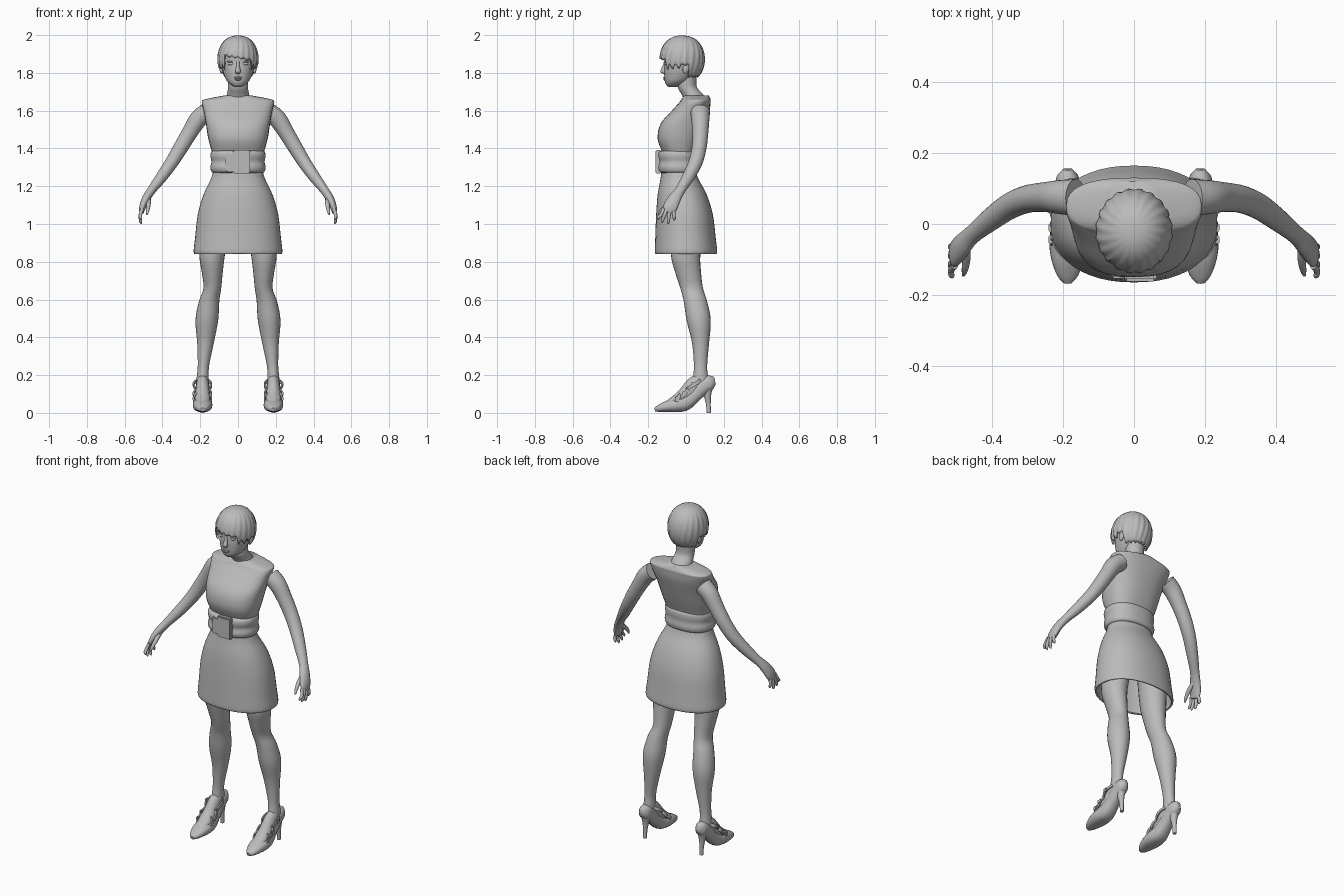
import bpy, bmesh, math
from mathutils import Vector, Matrix

cube = bpy.data.objects.get("Cube")
if cube:
    bpy.data.objects.remove(cube, do_unlink=True)

grey = bpy.data.materials.new("plain grey")
grey.use_nodes = True
GREY = (0.5, 0.5, 0.5, 1)
grey.diffuse_color = GREY
grey.node_tree.nodes["Principled BSDF"].inputs["Base Color"].default_value = GREY
X, Y, Z = Vector((1, 0, 0)), Vector((0, 1, 0)), Vector((0, 0, 1))


def finish(name, bm, mirror=False, thick=0, angle=50):
    """Turn a bmesh into a smooth shaded object, optionally mirrored or thickened."""
    bmesh.ops.recalc_face_normals(bm, faces=bm.faces)
    mesh = bpy.data.meshes.new(name)
    bm.to_mesh(mesh)
    bm.free()
    mesh.materials.append(grey)
    ob = bpy.data.objects.new(name, mesh)
    bpy.context.collection.objects.link(ob)
    bpy.ops.object.select_all(action='DESELECT')
    ob.select_set(True)
    bpy.context.view_layer.objects.active = ob
    bpy.ops.object.shade_smooth_by_angle(angle=math.radians(angle))
    if thick:
        ob.modifiers.new("thickness", 'SOLIDIFY').thickness = thick
    if mirror:
        ob.modifiers.new("mirror", 'MIRROR')
    return ob


def spline(rows, k):
    """Catmull-Rom interpolation through rows of numbers."""
    rows = [Vector(r) for r in rows]
    out = []
    for i in range(len(rows) - 1):
        p, q = rows[i], rows[i + 1]
        m = (q - rows[max(i - 1, 0)]) / 2
        n = (rows[min(i + 2, len(rows) - 1)] - p) / 2
        for j in range(k):
            t = j / k
            out.append(p * (2*t**3 - 3*t*t + 1) + m * (t**3 - 2*t*t + t)
                       + q * (3*t*t - 2*t**3) + n * (t**3 - t*t))
    return out + [rows[-1]]


def loft(name, rings, power=2, ref=None, n=32, k=4, caps=True, **kw):
    """Skin rings of (x, y, z, half width, half depth); ref makes rings follow the path."""
    rows = spline(rings, k)
    bm = bmesh.new()
    loops = []
    for i, r in enumerate(rows):
        u, v = X, Y
        if ref:
            t = (rows[min(i + 1, len(rows) - 1)] - rows[max(i - 1, 0)])
            t = Vector(t[:3]).normalized()
            u = (ref - t * ref.dot(t)).normalized()
            v = t.cross(u)
        loop = []
        for j in range(n):
            c, s = math.cos(math.tau * j / n), math.sin(math.tau * j / n)
            c = math.copysign(abs(c) ** (2 / power), c)
            s = math.copysign(abs(s) ** (2 / power), s)
            loop.append(bm.verts.new(Vector(r[:3]) + u * r[3] * c + v * r[4] * s))
        loops.append(loop)
    for a, b in zip(loops, loops[1:]):
        for j in range(n):
            bm.faces.new((a[j], a[j - 1], b[j - 1], b[j]))
    if caps:
        bm.faces.new(loops[0])
        bm.faces.new(loops[-1])
    return finish(name, bm, **kw)


def upright(levels):
    """Rings on the centre line from (z, front y, back y, half width)."""
    return [(0, (f + b) / 2, z, w, (b - f) / 2) for z, f, b, w in levels]


def ball(name, at, size, mirror=False, tilt=0):
    bm = bmesh.new()
    m = Matrix.Translation(at) @ Matrix.Rotation(tilt, 4, 'X') @ Matrix.Diagonal((*size, 1))
    bmesh.ops.create_uvsphere(bm, u_segments=20, v_segments=12, radius=1, matrix=m)
    return finish(name, bm, mirror)


def box(name, at, size, mirror=False, bevel=0.006):
    bm = bmesh.new()
    bmesh.ops.create_cube(bm, size=1, matrix=Matrix.Translation(at) @ Matrix.Diagonal((*size, 1)))
    bmesh.ops.bevel(bm, geom=bm.edges[:], offset=bevel, segments=2, affect='EDGES')
    return finish(name, bm, mirror)


# Dress
loft("bodice", upright([(1.34, -.115, .05, .13), (1.38, -.125, .055, .138),
     (1.45, -.15, .08, .157), (1.53, -.135, .105, .17), (1.60, -.075, .125, .182),
     (1.645, -.035, .13, .192), (1.66, -.025, .13, .175), (1.68, -.01, .12, .075)]), power=2.5)
loft("skirt", upright([(1.285, -.13, .05, .13), (1.24, -.135, .065, .143),
     (1.155, -.15, .11, .183), (1.05, -.158, .142, .213), (.92, -.163, .158, .228),
     (.86, -.165, .165, .235), (.842, -.162, .162, .232)]),
     power=2.2, n=48, caps=False, thick=.01)
loft("belt", upright([(1.27, -.125, .045, .125), (1.277, -.145, .062, .14),
     (1.30, -.152, .068, .146), (1.33, -.146, .064, .141), (1.36, -.152, .066, .146),
     (1.383, -.147, .062, .141), (1.39, -.12, .045, .125)]), power=2.3, n=48)
box("belt_buckle", (.018, -.147, 1.33), (.09, .03, .125))
box("belt_tab", (-.04, -.142, 1.325), (.05, .024, .10))

# Neck and head
loft("neck", upright([(1.63, .0, .105, .07), (1.68, -.02, .095, .06), (1.72, -.042, .06, .053),
     (1.76, -.045, .055, .053), (1.81, -.04, .06, .055)]))
loft("head", upright([(1.726, -.092, -.045, .018), (1.735, -.104, -.02, .036),
     (1.755, -.112, .015, .058), (1.785, -.115, .045, .073), (1.82, -.116, .065, .083),
     (1.86, -.113, .08, .089), (1.91, -.112, .08, .09), (1.95, -.09, .06, .073),
     (1.975, -.05, .02, .03)]), power=2.1)
loft("nose", [(0, -.110, 1.862, .007, .006), (0, -.115, 1.835, .009, .010),
     (0, -.121, 1.808, .014, .015), (0, -.115, 1.795, .010, .008)], n=16)
ball("eyes", (.036, -.101, 1.848), (.017, .010, .008), True)
ball("eyelids", (.036, -.100, 1.859), (.021, .011, .005), True)
ball("upper_lip", (0, -.112, 1.775), (.022, .009, .005))
ball("lower_lip", (0, -.111, 1.766), (.018, .009, .006))
ball("ears", (.088, .0, 1.825), (.010, .017, .030), True, -.2)

# Hair cap: swept fringe, pointed side locks and a tapered nape
bm = bmesh.new()
COLS, ROWS = 96, 16
grid = []
for i in range(COLS):
    a = math.tau * i / COLS
    side = abs(math.remainder(a, math.tau))
    jag = abs(((a * 20 / math.tau) % 1) - .5) * 2
    if side < .75:
        low = 1.872 - .018 * math.sin(a) + .012 * jag
    elif side < 1.5:
        low = 1.815 + .035 * jag
    elif side < 1.9:
        low = 1.835 + .01 * jag
    else:
        low = 1.772 + .012 * jag
    end = math.acos((low - 1.87) / .126)
    col = []
    for j in range(ROWS):
        th = .04 + (end - .04) * j / (ROWS - 1)
        ridge = 1 + .022 * math.sin(20 * a + 3 * th) * math.sin(th)
        rad = math.sin(th) ** .85 * ridge
        col.append(bm.verts.new((.108 * rad * math.sin(a), -.02 - .119 * rad * math.cos(a),
                                 1.872 + .126 * math.cos(th))))
    grid.append(col)
for i in range(COLS):
    for j in range(ROWS - 1):
        bm.faces.new((grid[i - 1][j], grid[i][j], grid[i][j + 1], grid[i - 1][j + 1]))
bm.faces.new([c[0] for c in grid])
finish("hair", bm, thick=.012, angle=70)

# Arms and hands
loft("arms", [(.165, .075, 1.592, .052, .048), (.21, .076, 1.555, .048, .048),
     (.255, .076, 1.485, .042, .042), (.303, .07, 1.405, .039, .039),
     (.352, .05, 1.325, .037, .035), (.408, .01, 1.245, .032, .030),
     (.457, -.03, 1.18, .027, .023), (.486, -.06, 1.135, .034, .022),
     (.505, -.083, 1.09, .038, .018), (.510, -.092, 1.062, .030, .012)],
     ref=Y, n=24, mirror=True)
fingers = {"index": (-.118, -.146, 1.022), "middle": (-.102, -.125, 1.006),
           "ring": (-.084, -.094, 1.0), "little": (-.067, -.062, 1.018)}
for label, (y0, y1, tip) in fingers.items():
    loft(label + "_fingers", [(.507, y0, 1.082, .010, .010),
         (.517, (y0 + y1) / 2, 1.048, .009, .009), (.515, y1, tip + .012, .008, .008),
         (.511, y1, tip, .003, .003)], ref=Y, n=12, mirror=True)
loft("thumbs", [(.477, -.06, 1.135, .015, .015), (.474, -.098, 1.105, .012, .012),
     (.478, -.13, 1.073, .009, .009), (.482, -.145, 1.05, .004, .004)],
     ref=X, n=12, mirror=True)

# Legs and feet
loft("legs", [(.120, .01, 1.02, .078, .088), (.137, -.002, .84, .068, .078),
     (.136, .012, .74, .055, .068), (.136, .03, .66, .047, .060),
     (.153, .05, .59, .054, .062), (.165, .067, .49, .060, .064),
     (.172, .077, .37, .044, .045), (.183, .077, .25, .030, .035),
     (.187, .078, .18, .032, .040), (.187, .085, .13, .028, .038)], n=24, mirror=True)
loft("feet", [(.1875, -.10, .045, .028, .018), (.1875, -.05, .068, .040, .030),
     (.1875, 0, .098, .039, .043), (.1875, .05, .15, .033, .047),
     (.1875, .09, .19, .028, .028)], ref=X, n=24, mirror=True)

# High heeled shoes
loft("shoes", [(.1875, -.166, .017, .012, .010), (.1875, -.145, .023, .030, .018),
     (.1875, -.10, .034, .046, .030), (.1875, -.05, .042, .052, .038),
     (.1875, -.005, .054, .046, .042), (.1875, .045, .094, .038, .038),
     (.1875, .09, .140, .036, .042), (.1875, .13, .162, .032, .038),
     (.1875, .154, .168, .014, .020)], power=2.3, ref=X, n=24, mirror=True)
loft("heels", [(.1875, .115, .145, .028, .032), (.1875, .113, .10, .020, .021),
     (.1875, .118, .05, .012, .013), (.1875, .121, 0, .010, .011)], n=16, mirror=True)
for label, y, z, tilt, depth in (("toe", -.045, .072, .55, .040), ("instep", -.01, .098, .7, .048),
                                 ("ankle", .04, .148, 1.0, .054)):
    bm = bmesh.new()
    turn = Matrix.Translation((.1875, y, z)) @ Matrix.Rotation(-tilt, 4, 'X')
    for i in range(32):
        c, s = math.cos(math.tau * i / 32), math.sin(math.tau * i / 32)
        for r in (0, .007):
            for h in (-.009, .009):
                bm.verts.new(turn @ Vector(((.044 + r) * c, h, (depth - .004 + r) * s)))
    vs = list(bm.verts)
    for i in range(32):
        p, q = vs[i * 4 - 4:i * 4] if i else vs[-4:], vs[i * 4:i * 4 + 4]
        for a, b in ((0, 1), (1, 3), (3, 2), (2, 0)):
            bm.faces.new((p[a], p[b], q[b], q[a]))
    finish(label + "_straps", bm, True)
    box(label + "_strap_buckles", (.236, y, z + .004), (.012, .024, .024), True, .003)
